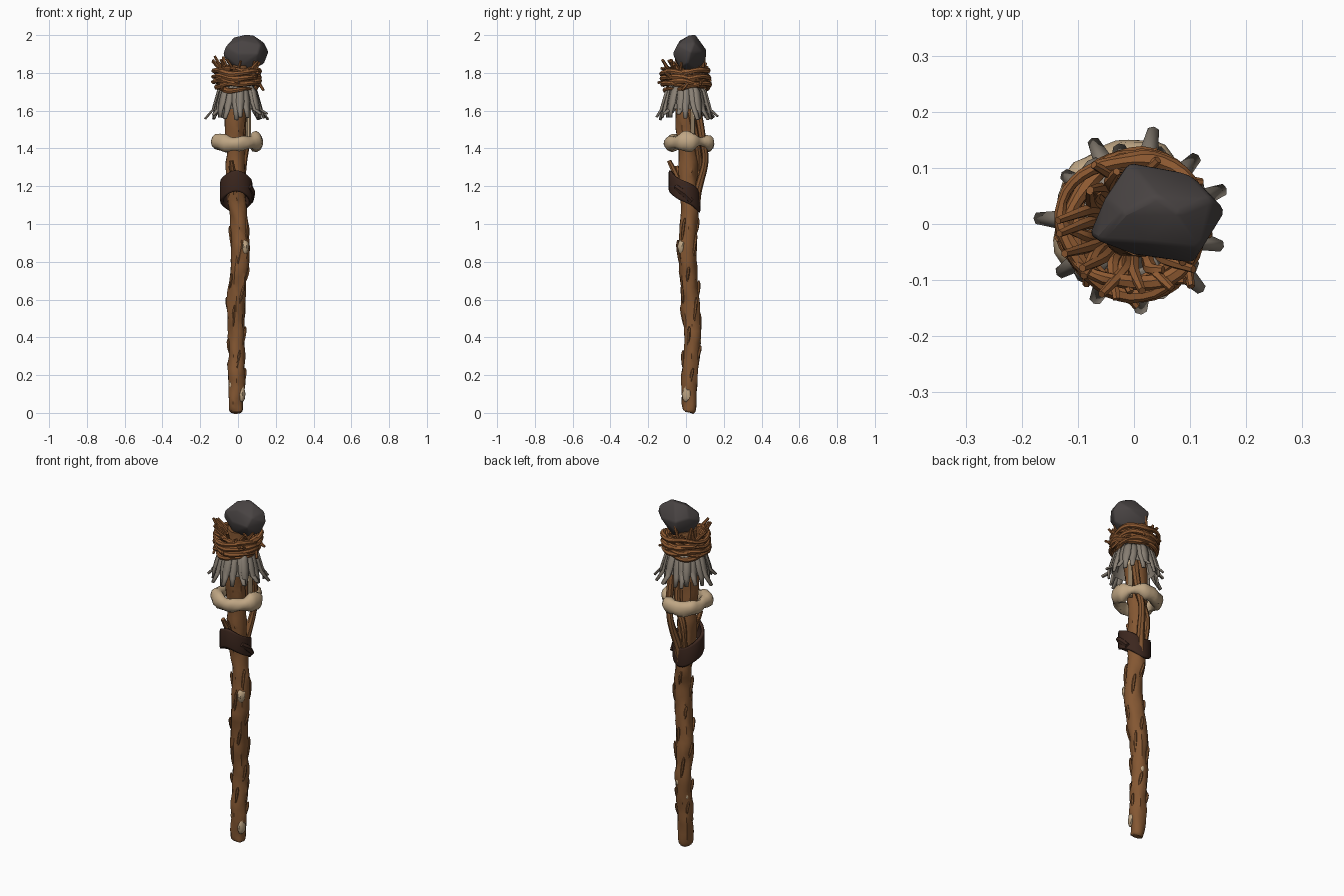
import bpy, bmesh, math, random
from mathutils import Vector, noise

random.seed(4)
if "Cube" in bpy.data.objects:
    bpy.data.objects.remove(bpy.data.objects["Cube"])


def material(name, r, g, b):
    m = bpy.data.materials.new(name)
    m.use_nodes = True
    m.diffuse_color = (r, g, b, 1)
    m.node_tree.nodes["Principled BSDF"].inputs["Base Color"].default_value = (r, g, b, 1)
    return m


WOOD = material("brown wood", 0.23, 0.095, 0.032)
TWIG = material("reddish twig", 0.28, 0.105, 0.032)
LEATHER = material("dark leather", 0.045, 0.02, 0.013)
STONE = material("dark stone", 0.065, 0.056, 0.055)
HIDE = material("grey hide", 0.25, 0.215, 0.175)
BONE = material("pale bone", 0.52, 0.38, 0.23)


def finish(name, bm, mat, angle=40):
    bmesh.ops.recalc_face_normals(bm, faces=bm.faces[:])
    me = bpy.data.meshes.new(name)
    bm.to_mesh(me)
    bm.free()
    ob = bpy.data.objects.new(name, me)
    bpy.context.collection.objects.link(ob)
    me.materials.append(mat)
    bpy.ops.object.select_all(action="DESELECT")
    ob.select_set(True)
    bpy.context.view_layer.objects.active = ob
    bpy.ops.object.shade_smooth_by_angle(angle=math.radians(angle))
    return ob


def spline(keys, steps):
    """Smooth path through (x, y, z, radius) keys."""
    k = [Vector(p) for p in keys]
    k = [2 * k[0] - k[1]] + k + [2 * k[-1] - k[-2]]
    out = []
    for a, b, c, d in zip(k, k[1:], k[2:], k[3:]):
        for i in range(steps):
            t = i / steps
            out.append(0.5 * (2 * b + (c - a) * t + (2 * a - 5 * b + 4 * c - d) * t * t
                              + (3 * b - a - 3 * c + d) * t ** 3))
    return out + [k[-2]]


def tube(bm, path, sides=8, closed=False, amp=0.0, freq=15, stretch=1.0):
    """Sweep a round section along the path, roughened by noise."""
    n = len(path)
    pts = [p.to_3d() for p in path]
    span = pts[-1] - pts[0]
    ref = Vector((0, 0, 1)) if closed or abs(span.z) < span.length * 0.7 else Vector((1, 0, 0))
    rings = []
    for i, c in enumerate(pts):
        nxt = pts[(i + 1) % n] if closed else pts[min(i + 1, n - 1)]
        tan = (nxt - pts[i - 1 if closed else max(i - 1, 0)]).normalized()
        u = tan.cross(ref).normalized()
        v = u.cross(tan)
        ring = []
        for j in range(sides):
            a = math.tau * j / sides
            d = u * math.cos(a) + v * math.sin(a) * stretch
            q = c + d * path[i][3]
            bump = noise.noise(Vector((q.x, q.y, q.z * (1 if closed else 0.35))) * freq)
            ring.append(bm.verts.new(q + d * bump * amp))
        rings.append(ring)
    for i in range(n if closed else n - 1):
        a, b = rings[i], rings[(i + 1) % n]
        for j in range(sides):
            k = (j + 1) % sides
            bm.faces.new((a[j], a[k], b[k], b[j]))
    if not closed:
        bm.faces.new(rings[0])
        bm.faces.new(rings[-1])


def limb(name, keys, mat, sides=8, steps=4, amp=0.0, freq=15):
    bm = bmesh.new()
    tube(bm, spline(keys, steps), sides, amp=amp, freq=freq)
    return finish(name, bm, mat)


# Crooked wooden shaft with a blunt rounded foot
SHAFT = [(-0.01, 0.012, 0.003, 0.022), (-0.01, 0.015, 0.03, 0.036), (-0.008, 0.022, 0.2, 0.043),
         (-0.008, 0.034, 0.4, 0.044), (-0.01, 0.025, 0.58, 0.047), (0.003, 0.012, 0.75, 0.046),
         (0.013, 0.008, 0.9, 0.048), (0.0, 0.018, 1.05, 0.045), (-0.012, 0.01, 1.22, 0.05),
         (-0.015, 0.01, 1.38, 0.049), (-0.018, 0.0, 1.52, 0.055), (-0.005, 0.0, 1.7, 0.06),
         (0.0, 0.0, 1.84, 0.055)]
limb("shaft", SHAFT, WOOD, 16, 6, 0.011, 32)

# Forked branches and inner stick
limb("back_branch", [(0.0, 0.05, 1.08, 0.022), (0.01, 0.062, 1.18, 0.022), (0.03, 0.1, 1.33, 0.021),
                     (0.045, 0.085, 1.46, 0.022), (0.045, 0.045, 1.7, 0.02)], WOOD, 8, 5, 0.006)
limb("side_branch", [(-0.03, 0.05, 1.15, 0.015), (-0.03, 0.07, 1.3, 0.018),
                     (0.02, 0.055, 1.45, 0.02), (0.035, 0.0, 1.7, 0.02)], WOOD, 8, 5, 0.005)
limb("front_stub", [(-0.015, -0.02, 1.16, 0.018), (-0.025, -0.055, 1.26, 0.017),
                    (-0.035, -0.09, 1.335, 0.012)], WOOD, 7)
limb("short_stub", [(-0.01, -0.03, 1.2, 0.013), (-0.04, -0.05, 1.305, 0.012)], TWIG, 7)
limb("inner_stick", [(0.055, 0.035, 1.42, 0.013), (0.055, 0.035, 1.7, 0.013)], BONE, 7)


# Raised bark ridges lying along the shaft
def shaft_at(z):
    for a, b in zip(SHAFT, SHAFT[1:]):
        if a[2] <= z <= b[2]:
            return Vector(a).lerp(Vector(b), (z - a[2]) / (b[2] - a[2]))


def on_shaft(z, angle, lift):
    c = shaft_at(z)
    r = c[3] + lift
    return (c.x + r * math.cos(angle), c.y + r * math.sin(angle), z)


bm = bmesh.new()
for i in range(20):
    z, ang = 0.15 + i * 0.042, i * 2.4
    length = random.uniform(0.07, 0.14)
    keys = [(*on_shaft(z + length * t, ang + t * 0.3, lift), r)
            for t, lift, r in ((0, -0.004, 0.003), (0.35, 0.0, 0.008), (0.8, 0.005, 0.008), (1, 0.005, 0.003))]
    tube(bm, spline(keys, 3), 6)
finish("bark_ridges", bm, WOOD)

# Pale cut knots, each a flattened lump
for i, (z, ang, size) in enumerate([(0.1, -0.5, 0.038), (0.15, 3.7, 0.018), (0.88, -0.9, 0.036),
                                    (0.385, 1.3, 0.02), (0.3, 2.6, 0.014)]):
    bm = bmesh.new()
    bmesh.ops.create_icosphere(bm, subdivisions=2, radius=size)
    for v in bm.verts:
        v.co *= 1 + 0.3 * noise.noise(v.co * 40 + Vector((i, 0, 0)))
    ob = finish(f"cut_knot_{i + 1}", bm, BONE)
    ob.location = on_shaft(z, ang, -0.005)
    ob.rotation_euler.z = ang
    ob.scale = (0.5, 0.6, 1.1)

# Leather strap, high at the front and sagging at the back
bm = bmesh.new()
rows = []
for i in range(28):
    a = math.tau * i / 28
    x, y = -0.01 + 0.086 * math.cos(a), -0.008 + 0.084 * math.sin(a)
    mid = 1.172 - 0.05 * math.sin(a) + 0.006 * math.sin(3 * a)
    rows.append([bm.verts.new((x * s, y * s, mid + h))
                 for h, s in ((-0.056, 0.97), (-0.045, 1.0), (0.045, 1.0), (0.056, 0.97))])
for a, b in zip(rows, rows[1:] + rows[:1]):
    for j in range(3):
        bm.faces.new((a[j], b[j], b[j + 1], a[j + 1]))
strap = finish("leather_strap", bm, LEATHER)
mod = strap.modifiers.new("thickness", "SOLIDIFY")
mod.thickness = 0.016
limb("strap_end", [(0.06, -0.055, 1.2, 0.014), (0.073, -0.02, 1.17, 0.018),
                   (0.068, 0.03, 1.12, 0.014)], LEATHER, 6)

# Lumpy bone ring
bm = bmesh.new()
path = []
for i in range(40):
    a = math.tau * i / 40
    knob = 0.004 * math.cos(3 * a + 0.6) + 0.004 * math.cos(5 * a)
    path.append(Vector((-0.01 + 0.108 * math.cos(a), 0.014 + 0.103 * math.sin(a),
                        1.43 + 0.008 * math.sin(2 * a + 1), 0.03 + knob)))
tube(bm, path, 12, closed=True, amp=0.014, freq=17, stretch=1.3)
finish("bone_ring", bm, BONE)

# Hide skirt of ragged strips that flick outward
bm = bmesh.new()
COUNT = 22
for i in range(COUNT):
    ang = math.tau * (i + random.uniform(-0.2, 0.2)) / COUNT
    flick = random.uniform(0.15, 0.172) if i % 2 else random.uniform(0.125, 0.14)
    tip = random.uniform(1.55, 1.585) if i % 2 else random.uniform(1.545, 1.565)
    rows = []
    for r, z, half in ((0.075, 1.735, 0.013), (0.1, 1.7, 0.019), (0.116, 1.645, 0.021),
                       (0.127, 1.605, 0.015), (flick, tip, 0.009)):
        r += 0.004 * (i % 3 - 1) if z > tip else 0
        out = Vector((math.cos(ang), math.sin(ang), 0))
        side = Vector((-out.y, out.x, 0))
        skew = 0.008 * math.sin(i * 2.1) * (1.735 - z) / 0.18
        rows.append([bm.verts.new(out * r + side * (s * half + skew) + Vector((0, 0, z)) + out * (0.004 * (s == 0)))
                     for s in (-1, 0, 1)])
    for a, b in zip(rows, rows[1:]):
        for j in range(2):
            bm.faces.new((a[j], a[j + 1], b[j + 1], b[j]))
skirt = finish("hide_skirt", bm, HIDE)
mod = skirt.modifiers.new("thickness", "SOLIDIFY")
mod.thickness = 0.009
mod.offset = 0

# Continuous hide collar under the strips
bm = bmesh.new()
path = [Vector((0, 0, z, r)) for z, r in ((1.61, 0.116), (1.65, 0.11), (1.7, 0.094), (1.74, 0.06))]
tube(bm, path, 22)
bmesh.ops.delete(bm, geom=[f for f in bm.faces if len(f.verts) > 4], context="FACES_ONLY")
finish("hide_collar", bm, HIDE)

# Woven twig wreath
bm = bmesh.new()
for i in range(9):
    phase, tilt = i * 2.3, random.uniform(0.006, 0.022)
    path = []
    for j in range(40):
        a = math.tau * j / 40
        r = 0.112 + 0.008 * math.sin(3 * a + phase) + 0.008 * (i % 3 - 1)
        path.append(Vector((-0.005 + r * math.cos(a), r * math.sin(a),
                            1.725 + 0.0105 * i + tilt * math.sin(a + phase) + 0.006 * math.sin(4 * a + phase),
                            0.0125 + 0.003 * math.sin(2 * a + phase))))
    tube(bm, path, 7, closed=True, amp=0.004, freq=30)
finish("twig_wreath", bm, TWIG)

# Loose twig ends: a splayed crown plus a few poking out below
bm = bmesh.new()
for i in range(26):
    a = 0.9 + 5.1 * i / 25 + random.uniform(-0.1, 0.1)
    r1, top = random.uniform(0.085, 0.14), random.uniform(1.82, 1.895)
    bend = a + random.uniform(-0.25, 0.25)
    tube(bm, spline([(0.065 * math.cos(a), 0.065 * math.sin(a), 1.74, 0.011),
                     (0.085 * math.cos(a), 0.085 * math.sin(a), 1.8, 0.011),
                     (r1 * math.cos(bend), r1 * math.sin(bend), top, 0.007)], 3), 6)
for i in range(9):
    a = i * 0.7 + 0.2
    b = a + random.choice((-0.35, 0.35))
    r, z = random.uniform(0.135, 0.16), random.uniform(1.7, 1.81)
    tube(bm, spline([(0.105 * math.cos(a), 0.105 * math.sin(a), 1.76, 0.01),
                     (r * math.cos(b), r * math.sin(b), z, 0.007)], 3), 6)
finish("loose_twigs", bm, TWIG)

# Faceted head stone
bm = bmesh.new()
for co in [(-0.08, -0.02, 1.9), (-0.065, -0.03, 1.94), (-0.05, 0.05, 1.93), (-0.01, 0.11, 1.92),
           (0.0, 0.1, 1.86), (0.1, 0.09, 1.91), (0.163, 0.025, 1.91), (0.14, 0.045, 1.96),
           (0.105, -0.07, 1.9), (0.12, -0.045, 1.95), (0.0, -0.055, 1.9), (-0.02, 0.02, 1.99),
           (0.04, 0.05, 2.003), (0.08, 0.02, 2.0), (0.02, -0.035, 1.97), (0.14, 0.01, 1.85),
           (0.0, -0.04, 1.83), (0.09, -0.03, 1.825), (0.04, 0.06, 1.81), (-0.06, 0.01, 1.85)]:
    bm.verts.new(co)
bmesh.ops.convex_hull(bm, input=bm.verts[:])
stone = finish("head_stone", bm, STONE, 50)
mod = stone.modifiers.new("worn_edges", "BEVEL")
mod.width = 0.008
mod.segments = 2
mod.limit_method = "ANGLE"
mod.angle_limit = math.radians(20)
